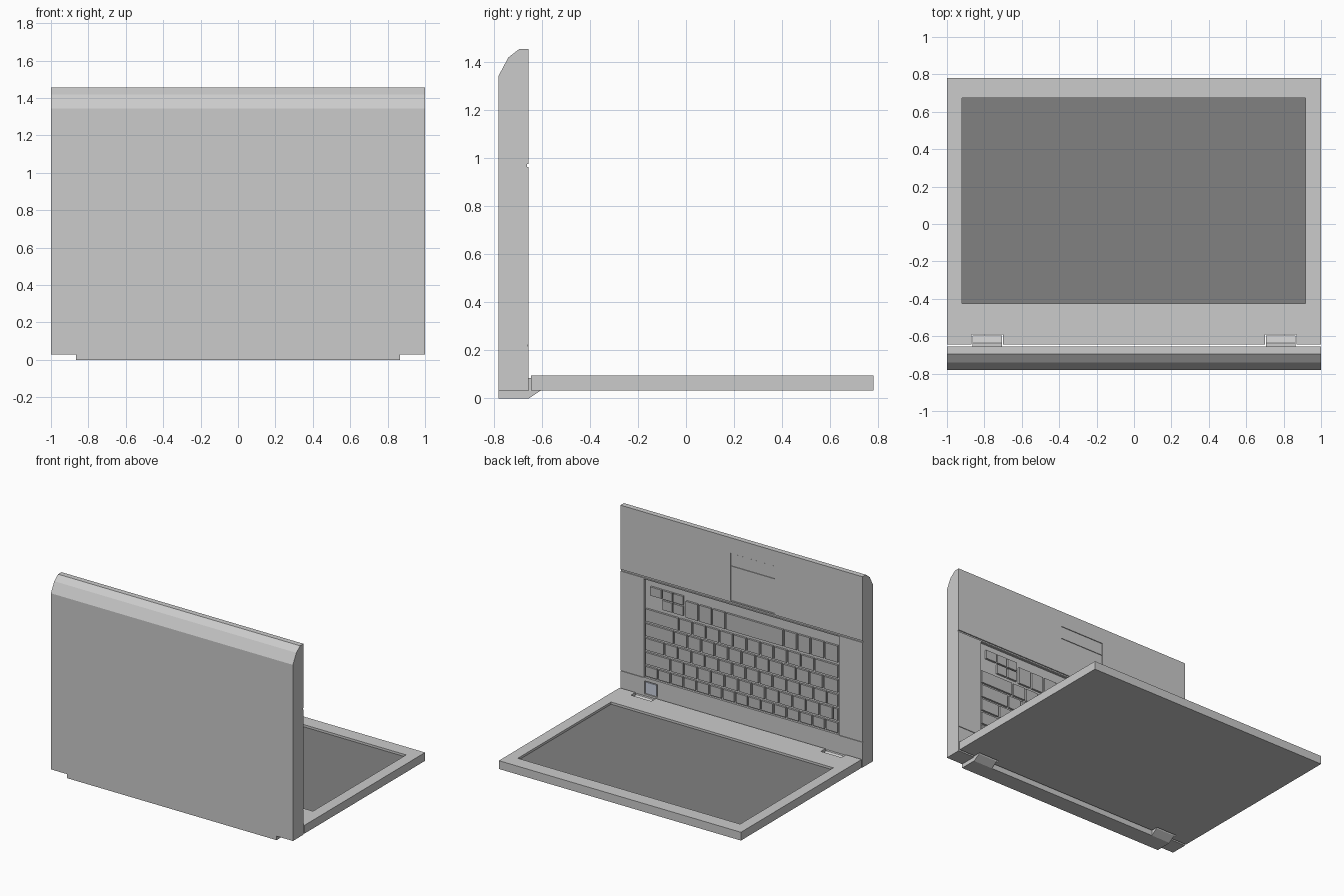
import bpy, bmesh

if "Cube" in bpy.data.objects:
    bpy.data.objects.remove(bpy.data.objects["Cube"])

FACE = -0.655  # y of the keyboard face


def material(name, v, tint=(1, 1, 1)):
    m = bpy.data.materials.new(name)
    m.diffuse_color = (v * tint[0], v * tint[1], v * tint[2], 1)
    m.use_nodes = True
    m.node_tree.nodes["Principled BSDF"].inputs["Base Color"].default_value = m.diffuse_color
    return m


dark = material("dark_screen", 0.22)
key_grey = material("key_grey", 0.5)
pad_grey = material("pad_grey", 0.6)
blue = material("button_blue", 0.75, (0.8, 0.86, 1.0))


def finish(name, bm, mat=None):
    bmesh.ops.recalc_face_normals(bm, faces=bm.faces)
    me = bpy.data.meshes.new(name)
    bm.to_mesh(me)
    bm.free()
    ob = bpy.data.objects.new(name, me)
    bpy.context.collection.objects.link(ob)
    if mat:
        me.materials.append(mat)
    return ob


def boxes(name, items, mat=None):
    """Each item is (x0, x1, y0, y1, z0, z1)."""
    bm = bmesh.new()
    for x0, x1, y0, y1, z0, z1 in items:
        for v in bmesh.ops.create_cube(bm, size=1)["verts"]:
            v.co = (x1 if v.co.x > 0 else x0,
                    y1 if v.co.y > 0 else y0,
                    z1 if v.co.z > 0 else z0)
    return finish(name, bm, mat)


def prism(name, profile, spans, mat=None):
    """Extrude a (y, z) profile along x over each span."""
    bm = bmesh.new()
    for x0, x1 in spans:
        f = bm.faces.new([bm.verts.new((x0, y, z)) for y, z in profile])
        out = bmesh.ops.extrude_face_region(bm, geom=[f])["geom"]
        for v in out:
            if isinstance(v, bmesh.types.BMVert):
                v.co.x = x1
    return finish(name, bm, mat)


def cut(ob, name, items):
    c = boxes(name, items)
    c.hide_render = True
    c.hide_viewport = True
    m = ob.modifiers.new("cut", "BOOLEAN")
    m.operation = "DIFFERENCE"
    m.solver = "EXACT"
    m.object = c


# Upright base slab with chamfered top edge
base = prism("base", [(-0.78, 0.03), (FACE, 0.03), (FACE, 1.455),
                      (-0.695, 1.455), (-0.74, 1.42), (-0.78, 1.345)], [(-1, 1)])
F = FACE + 0.02
cut(base, "base_cutter", [
    (-0.805, 0.805, FACE - 0.016, F, 0.222, 0.955),   # keyboard tray
    (-1.02, 1.02, FACE - 0.008, F, 0.963, 0.976),     # cross groove
    (-0.273, 0.09, FACE - 0.008, F, 0.985, 1.34),     # touchpad recess
    (0.81, 1.02, FACE - 0.005, F, 0.218, 0.223),      # panel seams
    (-1.02, -0.81, FACE - 0.005, F, 0.218, 0.223),
    (0.695, 0.8, FACE - 0.008, F, 0.1, 0.196),        # power button well
])

# Touchpad with button strip, power button
boxes("touchpad", [(-0.271, 0.088, FACE - 0.01, FACE - 0.003, 0.987, 1.243),
                   (-0.271, 0.088, FACE - 0.01, FACE - 0.003, 1.249, 1.338)], pad_grey)
boxes("power_button", [(0.702, 0.793, FACE - 0.01, FACE - 0.001, 0.107, 0.189)], blue)

# Keyboard: each row is (z0, z1, start x, key widths); the last key fills the row
u = 0.112
rows = [
    (0.23, 0.31, 0.8, [u * 0.95] * 14),
    (0.32, 0.415, 0.8, [0.21] + [u] * 12),
    (0.425, 0.52, 0.8, [0.16] + [u] * 12),
    (0.53, 0.63, 0.8, [0.24] + [u] * 11),
    (0.64, 0.74, 0.8, [0.28] + [u] * 10),
    (0.755, 0.885, 0.47, [u, u, u, 0.48, u, u, u]),
]
keys = []
for z0, z1, x, widths in rows:
    for w in widths + [None]:
        end = x - w if w else -0.8
        keys.append((end + 0.007, x - 0.007, z0 + 0.004, z1 - 0.004))
        x = end
# Arrow cluster
keys += [(0.665, 0.755, 0.845, 0.91), (0.575, 0.655, 0.845, 0.91),
         (0.485, 0.565, 0.845, 0.91), (0.575, 0.655, 0.765, 0.835),
         (0.485, 0.565, 0.765, 0.835)]
boxes("keys", [(a, b, FACE - 0.018, FACE - 0.001, c, d) for a, b, c, d in keys], key_grey)

# Lid lying flat, with screen recess and hinge notches
lid = boxes("lid", [(-1, 1, -0.645, 0.78, 0.033, 0.095)])
cut(lid, "lid_cutter", [(-0.92, 0.917, -0.425, 0.675, 0.077, 0.2)] +
    [(s * 0.785 - 0.085, s * 0.785 + 0.085, -0.7, -0.592, 0, 0.2) for s in (-1, 1)])
boxes("screen", [(-0.919, 0.916, -0.424, 0.674, 0.07, 0.079)], dark)

# Hinge bar under the base and the two hinge tabs
boxes("hinge_bar", [(-0.865, 0.865, -0.78, FACE, 0, 0.031)])
prism("hinge_tabs", [(-0.66, 0), (FACE, 0), (-0.605, 0.033), (-0.597, 0.05),
                     (-0.637, 0.085), (-0.66, 0.085)],
      [(-0.863, -0.707), (0.707, 0.863)])
